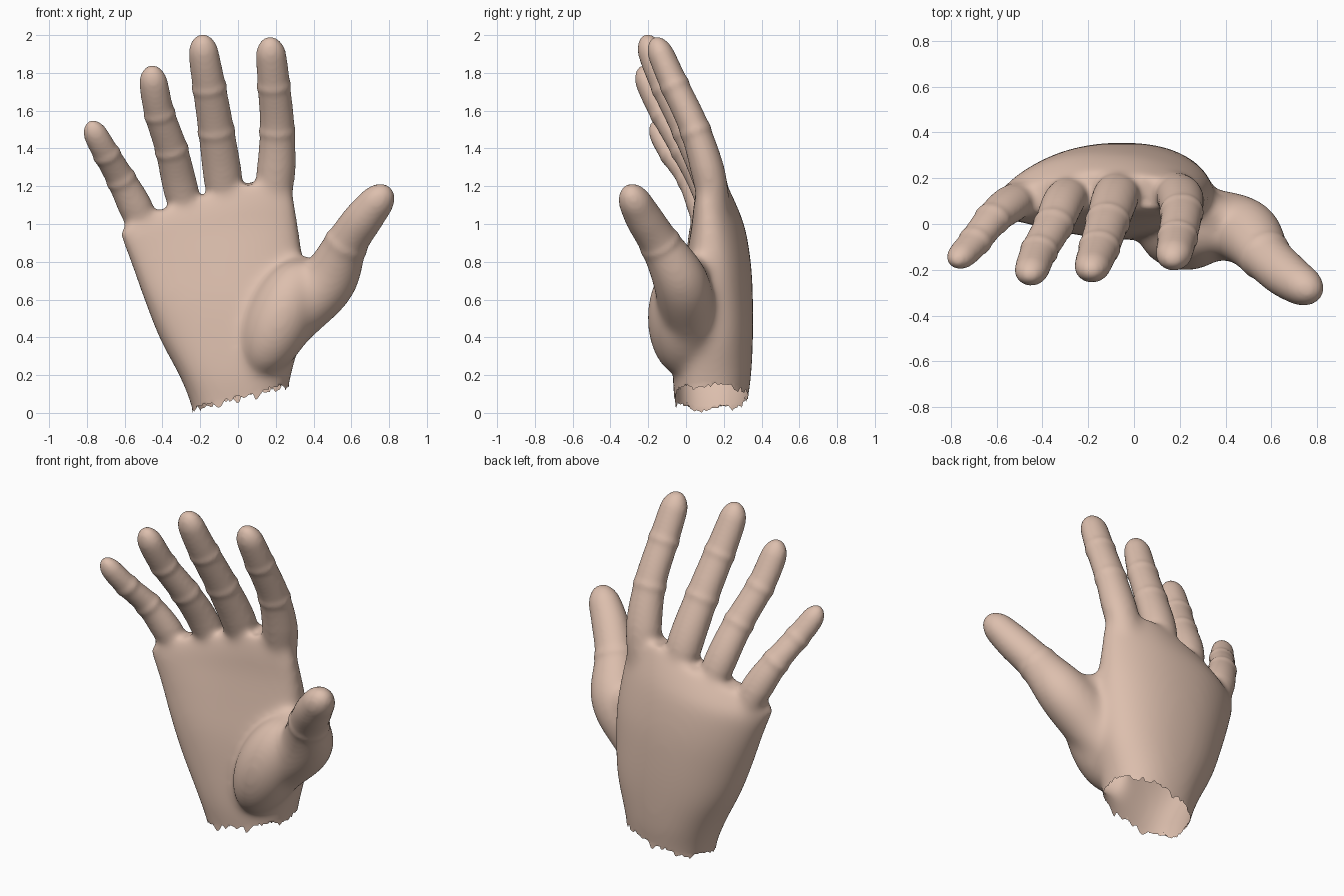
import bpy, bmesh, math, random
from mathutils import Vector

if "Cube" in bpy.data.objects:
    bpy.data.objects.remove(bpy.data.objects["Cube"])

random.seed(4)
SEG = 28
bm = bmesh.new()


def loft(rings):
    """Skin a list of point rings into a closed body."""
    loops = [[bm.verts.new(p) for p in ring] for ring in rings]
    n = len(loops[0])
    for a, b in zip(loops, loops[1:]):
        for i in range(n):
            j = (i + 1) % n
            bm.faces.new((a[i], a[j], b[j], b[i]))
    bm.faces.new(loops[0][::-1])
    bm.faces.new(loops[-1])


def spline(pts, t):
    """Catmull-Rom through tuples of any length."""
    i = min(int(t), len(pts) - 2)
    f = t - i
    p0, p1, p2, p3 = (pts[max(0, min(len(pts) - 1, k))] for k in range(i - 1, i + 3))
    return [0.5 * (2 * b + (c - a) * f + (2 * a - 5 * b + 4 * c - d) * f * f
                   + (3 * b - a - 3 * c + d) * f ** 3) for a, b, c, d in zip(p0, p1, p2, p3)]


def digit(pts, joints, depth=0.87):
    """Tapered finger through (x, y, z, radius), raised creases at the joints, round tip."""
    steps = 90
    samples = [spline(pts, (len(pts) - 1) * k / steps) for k in range(steps + 1)]
    pos = [Vector(s[:3]) for s in samples]
    rings = []
    for k, s in enumerate(samples):
        tan = (pos[min(k + 1, steps)] - pos[max(k - 1, 0)]).normalized()
        u = (Vector((1, 0, 0)) - tan * tan.x).normalized()
        v = tan.cross(u)
        r = s[3]
        for j in joints:
            d = (pos[k] - Vector(pts[j][:3])).length
            r += 0.007 * math.exp(-(d / 0.018) ** 2)
        left = (pos[-1] - pos[k]).length
        cap = 1.25 * r
        if left < cap:
            r *= math.sqrt(max(0.003, 1 - (1 - left / cap) ** 2))
        rings.append([pos[k] + u * r * math.cos(a) + v * r * depth * math.sin(a)
                      for a in (2 * math.pi * i / SEG for i in range(SEG))])
    loft(rings)


def clamp(t):
    return max(0.0, min(1.0, t))


# Palm: arched cross-sections (z, left, right, front, back, arch, top slant)
sections = [(-0.16, -0.20, 0.24, -0.05, 0.31, 0.01, 0),
            (0.05, -0.25, 0.255, -0.06, 0.325, 0.02, 0),
            (0.20, -0.31, 0.28, -0.07, 0.345, 0.03, 0),
            (0.40, -0.415, 0.33, -0.06, 0.355, 0.04, 0),
            (0.60, -0.495, 0.345, -0.04, 0.355, 0.06, 0),
            (0.80, -0.56, 0.345, -0.005, 0.345, 0.08, 0.1),
            (1.00, -0.615, 0.32, 0.03, 0.315, 0.10, 0.35),
            (1.13, -0.625, 0.30, 0.045, 0.275, 0.10, 0.75),
            (1.235, -0.57, 0.27, 0.07, 0.225, 0.08, 1.0)]
rings = []
for k in range(41):
    z, xl, xr, yf, yb, arch, slant = spline(sections, 8 * k / 40)
    ring = []
    for i in range(48):
        a = 2 * math.pi * i / 48
        c, s = math.cos(a), math.sin(a)
        c = math.copysign(abs(c) ** 0.85, c)
        s = math.copysign(abs(s) ** 0.85, s)
        x = (xl + xr) / 2 + c * (xr - xl) / 2
        bow = arch * c * c * (0.5 if c > 0 else 1)
        y = (yf + yb) / 2 + s * (yb - yf) / 2 - bow
        ring.append((x, y, z + 0.33 * slant * min(0, x - 0.06)))
    rings.append(ring)
loft(rings)

# Fingers: index, middle, ring, little
digit([(0.14, 0.17, 0.90, 0.08), (0.195, 0.13, 1.22, 0.103), (0.208, 0.05, 1.5, 0.092),
       (0.19, -0.06, 1.74, 0.086), (0.175, -0.13, 1.90, 0.080), (0.165, -0.17, 1.995, 0.066)], (2, 3))
digit([(-0.03, 0.19, 0.90, 0.08), (-0.075, 0.13, 1.22, 0.102), (-0.115, 0.01, 1.5, 0.095),
       (-0.152, -0.105, 1.73, 0.088), (-0.18, -0.18, 1.90, 0.080), (-0.19, -0.215, 2.01, 0.066)], (2, 3))
digit([(-0.22, 0.18, 0.88, 0.08), (-0.30, 0.11, 1.18, 0.092), (-0.352, -0.005, 1.40, 0.086),
       (-0.415, -0.118, 1.59, 0.080), (-0.445, -0.195, 1.74, 0.076), (-0.46, -0.235, 1.845, 0.062)], (2, 3))
digit([(-0.43, 0.15, 0.84, 0.08), (-0.535, 0.09, 1.08, 0.090), (-0.62, 0.02, 1.245, 0.077),
       (-0.695, -0.075, 1.375, 0.070), (-0.745, -0.13, 1.465, 0.066), (-0.785, -0.17, 1.55, 0.052)], (2, 3))

# Thumb
digit([(0.14, 0.06, 0.32, 0.12), (0.30, 0.01, 0.53, 0.155), (0.475, -0.03, 0.705, 0.155),
       (0.575, -0.14, 0.905, 0.113), (0.675, -0.23, 1.05, 0.102), (0.80, -0.31, 1.20, 0.078)], (3,), 0.95)


def pad(center, radii, turn=0.0):
    """Soft fleshy ellipsoid, turned about y."""
    made = bmesh.ops.create_icosphere(bm, subdivisions=4, radius=1)["verts"]
    c, s = math.cos(turn), math.sin(turn)
    for v in made:
        x, y, z = (v.co[i] * radii[i] for i in range(3))
        v.co = Vector(center) + Vector((c * x + s * z, y, c * z - s * x))


# Thumb mound and the web beside it
pad((0.225, -0.02, 0.51), (0.18, 0.185, 0.33), 0.42)
pad((0.34, 0.04, 0.72), (0.13, 0.085, 0.12), 0.6)

bmesh.ops.recalc_face_normals(bm, faces=bm.faces)
mesh = bpy.data.meshes.new("hand_parts")
bm.to_mesh(mesh)
bm.free()
body = bpy.data.objects.new("hand", mesh)
bpy.context.collection.objects.link(body)


def bake():
    """Apply the modifier stack."""
    deps = bpy.context.evaluated_depsgraph_get()
    baked = bpy.data.meshes.new_from_object(body.evaluated_get(deps))
    body.modifiers.clear()
    body.data = baked
    return baked


# Fuse the parts into one skin
fuse = body.modifiers.new("fuse", "REMESH")
fuse.mode = "VOXEL"
fuse.voxel_size = 0.0125
soft = body.modifiers.new("soften", "SMOOTH")
soft.factor = 0.5
soft.iterations = 6
skin = bake()

# Melt palm, mound and finger roots together, leaving the fingers crisp
group = body.vertex_groups.new(name="palm")
for v in skin.vertices:
    x, y, z = v.co
    w = clamp((1.30 + 0.33 * min(0, x - 0.06) - z) / 0.16)
    if x > 0.36:
        w = min(w, clamp((1.05 - 0.47 * x - 0.88 * z) / 0.2))
    if w > 0:
        group.add([v.index], w, "REPLACE")
melt = body.modifiers.new("melt", "SMOOTH")
melt.factor = 0.5
melt.iterations = 70
melt.vertex_group = "palm"
skin = bake()

# Open, ragged wrist
bm = bmesh.new()
bm.from_mesh(skin)
bmesh.ops.bisect_plane(bm, geom=bm.verts[:] + bm.edges[:] + bm.faces[:], dist=1e-4,
                       plane_co=(0, 0, 0.09), plane_no=(-0.25, 0, 1), clear_inner=True)
for v in bm.verts:
    if v.is_boundary:
        a = math.atan2(v.co.y - 0.13, v.co.x)
        tooth = 0.016 * math.sin(7 * a) + 0.02 * ((a * 2.7) % 1 - 0.5) + 0.01 * math.sin(19 * a)
        v.co.z = max(0.0, v.co.z + tooth + random.uniform(-0.004, 0.004))
low = min(v.co.z for v in bm.verts)
for v in bm.verts:
    v.co.z -= low
bm.to_mesh(skin)
bm.free()

flesh = bpy.data.materials.new("skin")
flesh.diffuse_color = (0.72, 0.52, 0.42, 1)
flesh.use_nodes = True
flesh.node_tree.nodes["Principled BSDF"].inputs["Base Color"].default_value = flesh.diffuse_color
skin.materials.clear()
skin.materials.append(flesh)
bpy.context.view_layer.objects.active = body
body.select_set(True)
bpy.ops.object.shade_smooth_by_angle(angle=math.radians(50))
